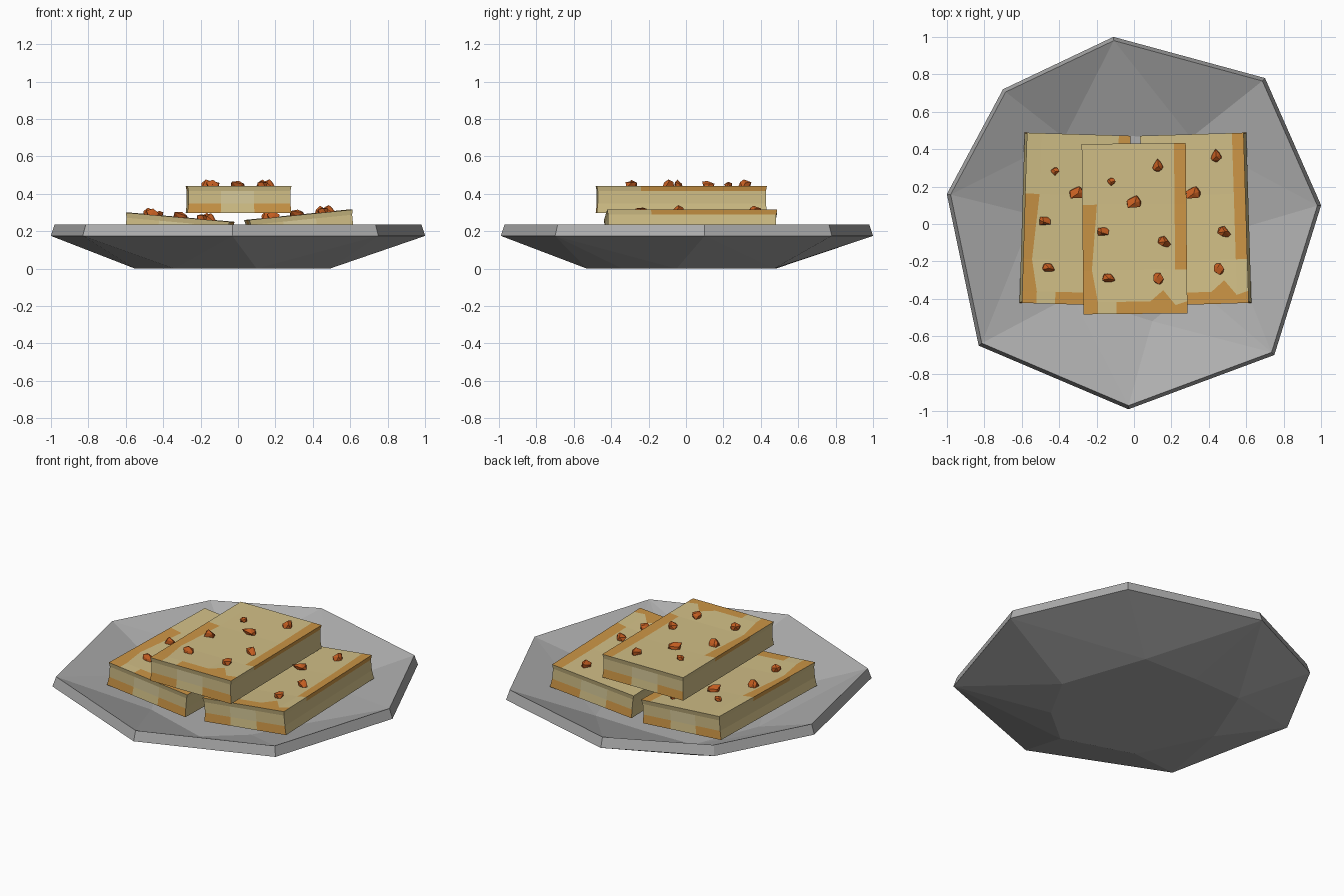
import bpy, bmesh, math, random
from mathutils import Matrix, Vector, Euler

if "Cube" in bpy.data.objects:
    bpy.data.objects.remove(bpy.data.objects["Cube"])


def material(name, rgb):
    m = bpy.data.materials.new(name)
    m.use_nodes = True
    m.diffuse_color = (*rgb, 1)
    bsdf = m.node_tree.nodes["Principled BSDF"]
    bsdf.inputs["Base Color"].default_value = (*rgb, 1)
    bsdf.inputs["Roughness"].default_value = 0.8
    return m


GREY = material("plate grey", (0.42, 0.42, 0.42))
TAN = material("pastry tan", (0.64, 0.52, 0.24))
TOAST = material("toasted orange", (0.60, 0.30, 0.06))
CREAM = material("pale cream", (0.68, 0.59, 0.32))
NUT = material("nut orange", (0.55, 0.11, 0.015))


def finish(bm, name, mats, matrix=Matrix()):
    bmesh.ops.recalc_face_normals(bm, faces=bm.faces)
    mesh = bpy.data.meshes.new(name)
    bm.to_mesh(mesh)
    bm.free()
    for m in mats:
        mesh.materials.append(m)
    obj = bpy.data.objects.new(name, mesh)
    obj.matrix_world = matrix
    bpy.context.collection.objects.link(obj)
    return obj


# Plate: uneven eight-sided shell, faceted inside and out
RIM = [(-.11, 1), (-.70, .72), (-1, .16), (-.83, -.65),
       (-.03, -.99), (.75, -.70), (1, .10), (.70, .78)]
BASE = [(-.05, .48), (-.38, .47), (-.55, .05), (-.34, -.39),
        (.10, -.53), (.33, -.34), (.49, -.05), (.31, .47)]


def plate():
    bm = bmesh.new()
    rings = []
    for points, scale, z in ((BASE, 1, 0), (RIM, 1, .175), (RIM, .98, .235), (BASE, .98, .06)):
        rings.append([bm.verts.new((x * scale, y * scale, z)) for x, y in points])
    for low, high in zip(rings, rings[1:]):
        for i in range(len(RIM)):
            j = (i + 1) % len(RIM)
            bm.faces.new((low[i], low[j], high[j], high[i]))
    bm.faces.new(rings[0])
    bm.faces.new(rings[-1])
    bmesh.ops.triangulate(bm, faces=bm.faces)
    finish(bm, "plate", [GREY])


# Pastry slab: a box cut into cells, toasted along its borders
HALF = Vector((.278, .455, .072))
CUTS = ([-.20, -.10, .08, .15, .215], [-.39, -.22, .13], [-.02, .045])


def slab_material(face):
    c, n = face.calc_center_median(), face.normal
    if n.z > .5:
        left = c.x < -.20 and c.y < .13
        right = c.x > .215 and c.y > -.22
        front = c.x > -.10 and c.y < -.39
        return 1 if left or right or front else 0
    if abs(n.y) > .5:
        if abs(c.x) > .09 and c.z < -.02:
            return 1
        return 2 if abs(c.x) < .09 and abs(c.z) < .04 else 0
    if abs(n.x) > .5 and c.z > .045:
        return 1 if c.y * n.x > -.22 and abs(c.y) < .3 else 0
    return 0


def slab(name, matrix):
    bm = bmesh.new()
    bmesh.ops.create_cube(bm, size=2)
    bmesh.ops.scale(bm, vec=HALF, verts=bm.verts)
    for axis, cuts in enumerate(CUTS):
        normal = Vector([float(k == axis) for k in range(3)])
        for c in cuts:
            geom = bm.verts[:] + bm.edges[:] + bm.faces[:]
            bmesh.ops.bisect_plane(bm, geom=geom, plane_co=normal * c, plane_no=normal)
    bm.normal_update()
    for f in bm.faces:
        f.material_index = slab_material(f)
    for v in bm.verts:
        x, y, z = v.co
        # jagged inner edge of the toasted border
        if z > .07 and abs(y + .39) < .01:
            if abs(x - .15) < .01:
                v.co.y += .06
            elif x > .1 and x < .25:
                v.co.y -= .02
        if z > .07 and abs(x + .20) < .01 and abs(y + .22) < .01:
            v.co.x -= .03
        # pinched sides and slightly sagging top
        if abs(z) < .06:
            v.co.x *= .98
            v.co.y *= .988
        if z > .07 and abs(x) < .25 and abs(y) < .3:
            v.co.z -= .006
    finish(bm, name, [TAN, TOAST, CREAM], matrix)


# Nut pieces: rough faceted crumbs half sunk into the slab
NUTS = [(.13, .335, .034), (-.12, .255, .026), (0, .145, .043), (-.17, -.015, .034),
        (.16, -.075, .035), (-.14, -.265, .033), (.12, -.265, .034)]


def nuts(name, matrix):
    rng = random.Random(4)
    bm = bmesh.new()
    for x, y, r in NUTS:
        turn = Euler((0, 0, rng.uniform(0, math.tau))).to_matrix().to_4x4()
        place = Matrix.Translation((x, y, HALF.z + .004)) @ turn @ Matrix.Diagonal((1.05, .85, .75, 1))
        made = bmesh.ops.create_icosphere(bm, subdivisions=1, radius=r, matrix=place)
        for v in made["verts"]:
            v.co += Vector([rng.uniform(-.22, .22) * r for _ in range(3)])
    finish(bm, name, [NUT], matrix)


plate()
for side, place, tilt, yaw in (("right", (-.315, .025, .203), .088, -.03),
                               ("left", (.33, .025, .216), -.10, .03),
                               ("top", (.003, -.025, .369), 0, .01)):
    m = Matrix.Translation(place) @ Euler((0, tilt, yaw)).to_matrix().to_4x4()
    slab(side + "_pastry", m)
    nuts(side + "_nuts", m)
